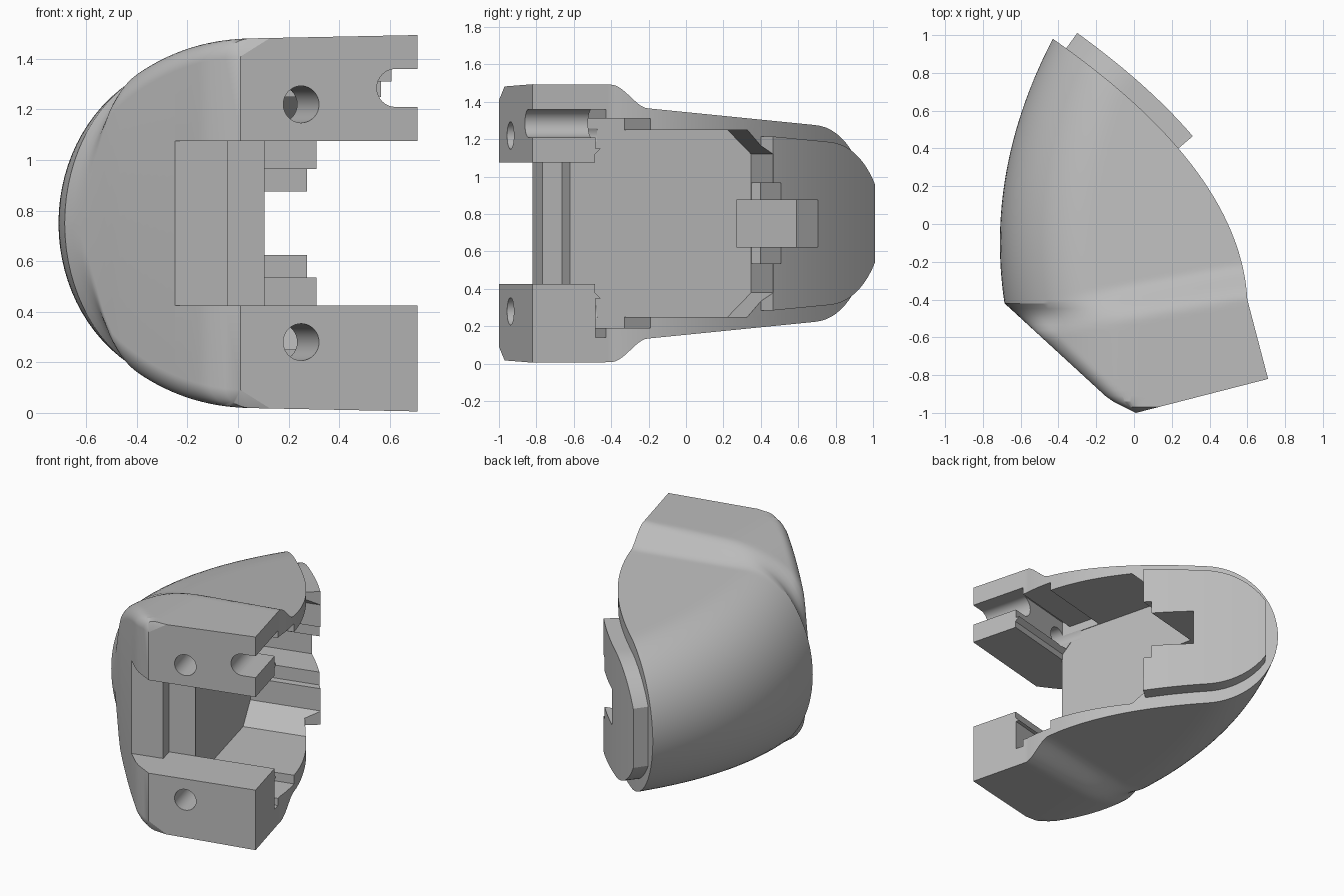
import bpy, bmesh, math
from mathutils import Vector

old = bpy.data.objects.get("Cube")
if old:
    bpy.data.objects.remove(old, do_unlink=True)

gray = bpy.data.materials.new("plain gray")
gray.use_nodes = True
gray.diffuse_color = (0.5, 0.5, 0.5, 1)
gray.node_tree.nodes["Principled BSDF"].inputs["Base Color"].default_value = (0.5, 0.5, 0.5, 1)

MID = 0.75                      # height of the mirror plane
TURN = math.radians(14.4)       # the pocket and front block are turned by this
E1 = Vector((math.cos(TURN), math.sin(TURN), 0))
E2 = Vector((-math.sin(TURN), math.cos(TURN), 0))
ORIGIN = Vector((0.1, -0.62, MID))


def local(a, b, z):
    """a: out of the pocket, b: along its floor, z: from the mirror plane."""
    return ORIGIN + E1 * a + E2 * b + Vector((0, 0, z))


def make(name, bm):
    bmesh.ops.remove_doubles(bm, verts=bm.verts, dist=1e-5)
    bmesh.ops.dissolve_degenerate(bm, edges=bm.edges, dist=1e-6)
    bmesh.ops.recalc_face_normals(bm, faces=bm.faces)
    mesh = bpy.data.meshes.new(name)
    bm.to_mesh(mesh)
    bm.free()
    mesh.materials.append(gray)
    ob = bpy.data.objects.new(name, mesh)
    bpy.context.collection.objects.link(ob)
    return ob


def extrude(name, points, vec):
    bm = bmesh.new()
    face = bm.faces.new([bm.verts.new(p) for p in points])
    new = bmesh.ops.extrude_face_region(bm, geom=[face])["geom"]
    bmesh.ops.translate(bm, vec=vec, verts=[v for v in new if isinstance(v, bmesh.types.BMVert)])
    return make(name, bm)


def box(name, a, b, z):
    ring = [local(a[0], q, r) for q, r in ((b[0], z[0]), (b[1], z[0]), (b[1], z[1]), (b[0], z[1]))]
    return extrude(name, ring, E1 * (a[1] - a[0]))


def rod(name, a, b, z, r, length, n=32):
    ring = [local(a + r * math.cos(k * math.tau / n), b, z + r * math.sin(k * math.tau / n)) for k in range(n)]
    return extrude(name, ring, E2 * length)


# Outline of the shell seen from above
def mix(a, b, t):
    return a + (b - a) * t


def left(y):
    if y < -0.93:
        return mix(0.01, -0.13, (y + 1) / 0.07)
    if y < -0.42:
        return mix(-0.13, -0.685, (y + 0.93) / 0.51)
    return -0.71 + 0.24 * (y + 0.1) ** 2


def right(y):
    if y < -0.82:
        return mix(0.01, 0.71, (y + 1) / 0.18)
    if y < -0.4:
        return mix(0.71, 0.6, (y + 0.82) / 0.42)
    d = y + 0.4
    return max(left(y), 0.6 - 0.056 * d - 0.5 * d * d)


def round_off(t):
    t = min(max(t, 0), 1)
    return math.sqrt(1 - (1 - t) ** 2)


# Half thickness of the shell: tall front block blending into a lower rounded tail
def half(x, y):
    front = 0.73 * round_off((x + 0.71) / 0.76) + 0.02 * max(x, 0)
    r = 0.07
    if y < -0.42:
        front -= r * (1 - round_off((x - left(y)) * 0.7 / r))
    tail = (0.62 - 0.1 * (y + 0.25)) * round_off((x - left(y)) / 0.5)
    s = min(max((y + 0.51 - 0.18 * x) / 0.2, 0), 1)
    s = s * s * (3 - 2 * s)
    return max(mix(front, tail, s), 0)


# Solid shell
rows = [-1 + 0.18 * k / 6 for k in range(6)]
rows += [-0.82 + 0.4 * k / 14 for k in range(15)]
rows += [-0.4 + 0.2 * k / 10 for k in range(10)]
rows += [-0.2 + 1.18 * (1 - (1 - k / 36) ** 1.6) for k in range(37)]
COLS = 32
bm = bmesh.new()
grid = []
for y in rows:
    line = []
    for i in range(COLS + 1):
        x = mix(left(y), right(y), (i / COLS) ** 1.9)
        h = half(x, y)
        line.append([bm.verts.new((x, y, MID + side * h)) for side in (1, -1)])
    grid.append(line)
for p, q in zip(grid, grid[1:]):
    for i in range(COLS):
        for s in (0, 1):
            bm.faces.new((p[i][s], p[i + 1][s], q[i + 1][s], q[i][s]))
    for i in (0, COLS):
        bm.faces.new((p[i][0], p[i][1], q[i][1], q[i][0]))
for line in (grid[0], grid[-1]):
    for i in range(COLS):
        bm.faces.new((line[i][0], line[i][1], line[i + 1][1], line[i + 1][0]))
shell = make("shell", bm)

# Raised lip following the curved rim of the tail
bm = bmesh.new()
rings = []
STEPS = 28
for k in range(STEPS + 1):
    y = 0.4 + 0.53 * (1 - (1 - k / STEPS) ** 1.4)
    x = right(y)
    out = Vector((1, 0.056 + (y + 0.4), 0)).normalized()
    h = max(half(x, y) - 0.09, 0.03)
    c = Vector((x, y, MID))
    rings.append([bm.verts.new(c + out * o + Vector((0, 0, z)))
                  for o, z in ((-0.06, -h), (0.1, -h), (0.1, h), (-0.06, h))])
for p, q in zip(rings, rings[1:]):
    for i in range(4):
        j = (i + 1) % 4
        bm.faces.new((p[i], p[j], q[j], q[i]))
bm.faces.new(rings[0])
bm.faces.new(rings[-1])
lip = make("lip", bm)

# Pocket with clipped corners
c = 0.13
octagon = [(c, -0.5), (1 - c, -0.5), (1, c - 0.5), (1, 0.5 - c),
           (1 - c, 0.5), (c, 0.5), (0, 0.5 - c), (0, c - 0.5)]
cutters = [extrude("pocket_cutter", [local(0, b, z) for b, z in octagon], E1 * 1.3)]

# Stepped notches in the tail wall of the pocket
cutters.append(box("wide_notch", (0.002, 1.3), (0.9, 1.05), (-0.215, 0.215)))
cutters.append(box("deep_notch", (-0.16, 1.3), (0.92, 1.29), (-0.125, 0.125)))

# Stepped ledges beside the pocket
for side in (1, -1):
    for name, b0, b1, top in (("tall_ledge", 0.003, 0.06, 0.61), ("low_ledge", 0.05, 0.3, 0.56)):
        z = sorted((side * 0.4, side * top))
        cutters.append(box(name, (0.004, 1.3), (b0, b1), z))

# Front window between the two arms
window = [(-0.39, -0.107), (-0.173, -0.107), (-0.173, -0.001), (0.005, -0.001),
          (0.005, 0.15), (1.3, 0.15), (1.3, -0.6), (-0.51, -0.58)]
cutters.append(extrude("window_cutter", [local(a, b, -0.325) for a, b in window], Vector((0, 0, 0.65))))

# Screw holes through both arms and the open slot in the upper one
for side in (1, -1):
    cutters.append(rod("screw_hole", 0.066, -0.6, side * 0.47, 0.073, 0.75))
cutters.append(rod("slot_end", 0.45, -0.6, 0.535, 0.075, 0.65))
cutters.append(box("slot_mouth", (0.45, 1.3), (-0.6, 0.05), (0.46, 0.61)))


def boolean(target, other, operation):
    mod = target.modifiers.new(other.name, "BOOLEAN")
    mod.operation, mod.object, mod.solver = operation, other, "EXACT"


boolean(shell, lip, "UNION")
for cutter in cutters:
    boolean(shell, cutter, "DIFFERENCE")
graph = bpy.context.evaluated_depsgraph_get()
result = bpy.data.meshes.new_from_object(shell.evaluated_get(graph))
shell.modifiers.clear()
shell.data = result
for ob in [lip] + cutters:
    bpy.data.objects.remove(ob, do_unlink=True)

# Smooth outer skin with crisp edges
bpy.ops.object.select_all(action="DESELECT")
shell.select_set(True)
bpy.context.view_layer.objects.active = shell
bpy.ops.object.shade_smooth_by_angle(angle=math.radians(25))
